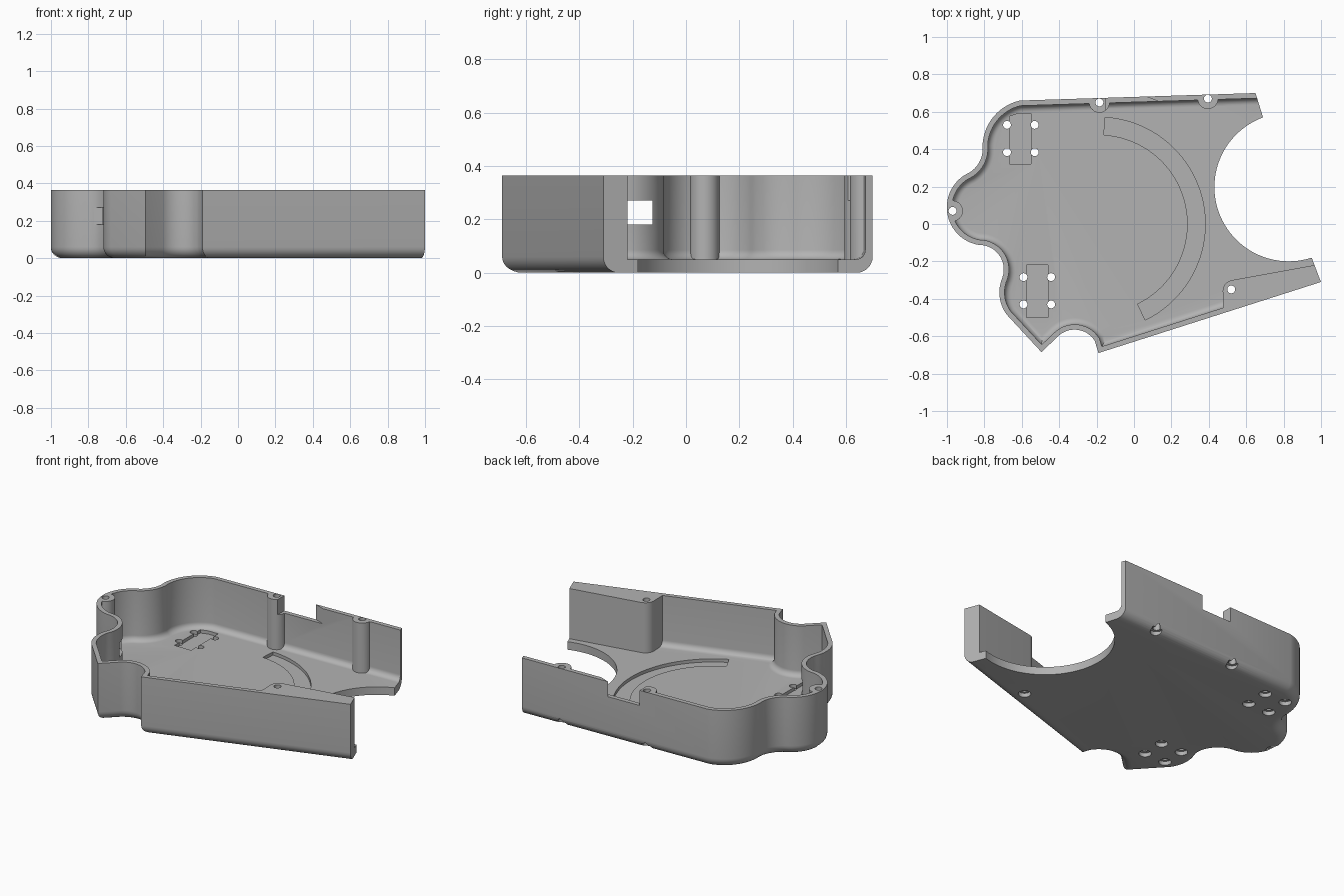
import bpy, bmesh, math
from mathutils import Vector

old = bpy.data.objects.get("Cube")
if old:
    bpy.data.objects.remove(old, do_unlink=True)

HEIGHT, FLOOR, WALL = 0.365, 0.05, 0.028

grey = bpy.data.materials.new("plain grey")
grey.use_nodes = True
colour = (0.45, 0.45, 0.45, 1)
grey.diffuse_color = colour
grey.node_tree.nodes["Principled BSDF"].inputs["Base Color"].default_value = colour


def arc(a, via, b, steps=14):
    """Points on the circle arc from a through via to b."""
    a, via, b = Vector(a), Vector(via), Vector(b)
    p, q = via - a, b - a
    d = 2 * (p.x * q.y - p.y * q.x)
    c = a + Vector((q.y * p.length_squared - p.y * q.length_squared,
                    p.x * q.length_squared - q.x * p.length_squared)) / d
    start, r = math.atan2(*(a - c).yx), (a - c).length
    turn = 2 * math.pi
    to_via = (math.atan2(*(via - c).yx) - start) % turn
    sweep = (math.atan2(*(b - c).yx) - start) % turn
    if to_via > sweep:
        sweep -= turn
    return [c + r * Vector((math.cos(start + sweep * i / steps),
                            math.sin(start + sweep * i / steps)))
            for i in range(steps + 1)]


def circle(x, y, r, n=32):
    return [Vector((x + r * math.cos(2 * math.pi * i / n),
                    y + r * math.sin(2 * math.pi * i / n))) for i in range(n)]


def inset(path, d):
    """Shift an open path sideways into the tray, with mitred corners."""
    dirs = [(b - a).normalized() for a, b in zip(path, path[1:])]
    norms = [Vector((-t.y, t.x)) for t in dirs]
    pairs = zip([norms[0]] + norms, norms + [norms[-1]])
    return [p + (m + n) * d / (1 + m.dot(n)) for p, (m, n) in zip(path, pairs)]


def loft(name, *stacks):
    """One object from stacks of (outline, z) layers."""
    bm = bmesh.new()
    for layers in stacks:
        rings = [[bm.verts.new((p[0], p[1], z)) for p in pts] for pts, z in layers]
        for low, high in zip(rings, rings[1:]):
            for i in range(len(low)):
                bm.faces.new((low[i - 1], low[i], high[i], high[i - 1]))
        bm.faces.new(rings[0][::-1])
        bm.faces.new(rings[-1])
    bmesh.ops.recalc_face_normals(bm, faces=bm.faces)
    mesh = bpy.data.meshes.new(name)
    bm.to_mesh(mesh)
    bm.free()
    ob = bpy.data.objects.new(name, mesh)
    bpy.context.collection.objects.link(ob)
    return ob


def prism(pts, low, high):
    return [(pts, low), (pts, high)]


def box(x1, x2, y1, y2, low, high):
    return prism([(x1, y1), (x2, y1), (x2, y2), (x1, y2)], low, high)


def subtract(ob, cutter):
    mod = ob.modifiers.new("cut", "BOOLEAN")
    mod.operation, mod.solver, mod.object = "DIFFERENCE", "EXACT", cutter
    graph = bpy.context.evaluated_depsgraph_get()
    mesh = bpy.data.meshes.new_from_object(ob.evaluated_get(graph))
    ob.modifiers.clear()
    ob.data = mesh
    bpy.data.objects.remove(cutter, do_unlink=True)


def wall_path(reach):
    """Outer wall line, from back right round the left side to front right."""
    back, front = Vector((0.65, 0.70)), Vector((1.0, -0.31))
    tip = Vector((-0.19, -0.69))
    pts = [back + reach * Vector((1, 0.032))]
    pts += arc((-0.61, 0.66), (-0.75, 0.575), (-0.81, 0.42))
    pts += arc((-0.81, 0.42), (-0.825, 0.335), (-0.88, 0.275))
    pts += arc((-0.88, 0.275), (-1.0, 0.07), (-0.83, -0.112), 24)
    pts += arc((-0.83, -0.112), (-0.735, -0.15), (-0.705, -0.29))
    pts += arc((-0.705, -0.29), (-0.719, -0.385), (-0.68, -0.485))
    pts += [Vector((-0.495, -0.685))]
    pts += arc((-0.40, -0.595), (-0.31, -0.565), (-0.21, -0.625))
    pts += [tip, front + (front - tip).normalized() * (reach - 0.3)]
    return [p for i, p in enumerate(pts) if i == 0 or (p - pts[i - 1]).length > 1e-4]


def rounded_tray(path, edge, radius, base, top):
    """Layers with a rounded bottom edge."""
    layers = []
    for k in range(8):
        a = math.pi / 2 * k / 7
        layers.append((inset(path, edge + radius * (1 - math.sin(a))),
                       base + radius * (1 - math.cos(a))))
    return layers + [(layers[-1][0], top)]


# Outer body and the hollow inside it
tray = loft("tray_shell", rounded_tray(wall_path(0.75), 0, 0.06, 0, HEIGHT))
hollow = loft("hollow", rounded_tray(wall_path(0.95), WALL, 0.035, FLOOR, 0.5))

# Screw bosses and the thick front right block stay solid
bosses = [(-0.185, 0.65), (0.395, 0.67), (-0.97, 0.07)]
for x, y in bosses:
    subtract(hollow, loft("boss", prism(circle(x, y, 0.055), -0.1, 0.6)))
block = arc((0.475, -0.37), (0.485, -0.325), (0.525, -0.30), 8)
block += [(1.9, -0.05), (1.9, -0.7), (0.485, -0.7)]
subtract(hollow, loft("block", prism(block, -0.1, 0.6)))
subtract(tray, hollow)

# Open right end with its large round bite
opening = [(0.60, 0.86)] + arc((0.69, 0.57), (0.43, 0.19), (0.95, -0.18), 48)
opening += [(1.06, -0.47), (2.2, -0.47), (2.2, 0.86)]
subtract(tray, loft("opening", prism(opening, -0.1, 0.6)))

# Window in the left wall and notch in the back wall
subtract(tray, loft("window", box(-0.77, -0.6, -0.22, -0.125, 0.18, 0.27)))
notch = [(-0.15, 0.73), (-0.15, 0.59), (0.2, 0.628), (-0.06, 0.73)]
subtract(tray, loft("notch", prism(notch, 0.27, 0.5)))

# Shallow recesses in the floor: two pads and a curved track
low = FLOOR - 0.02
pad = [(-0.665, 0.32), (-0.55, 0.32), (-0.55, 0.59), (-0.62, 0.59), (-0.665, 0.575)]
track = []
for r, order in ((0.571, 1), (0.477, -1)):
    angles = [math.radians(86.5 - 150.5 * i / 40) for i in range(41)]
    track += [(-0.19 + r * math.cos(a), r * math.sin(a)) for a in angles[::order]]
subtract(tray, loft("recesses", prism(pad, low, 0.1), prism(track, low, 0.1),
                    box(-0.575, -0.46, -0.5, -0.22, low, 0.1)))

# Screw holes, wider underneath
holes = bosses + [(0.52, -0.35)]
for cx, cy in ((-0.605, 0.457), (-0.517, -0.357)):
    holes += [(cx + sx * 0.074, cy + sy * 0.073) for sx in (-1, 1) for sy in (-1, 1)]
drills = []
for x, y in holes:
    wide, narrow = circle(x, y, 0.036), circle(x, y, 0.021)
    drills.append([(wide, -0.05), (wide, 0.025), (narrow, 0.026), (narrow, 0.6)])
subtract(tray, loft("drills", *drills))

# Finish
tray.data.materials.clear()
tray.data.materials.append(grey)
bpy.ops.object.select_all(action="DESELECT")
tray.select_set(True)
bpy.context.view_layer.objects.active = tray
bpy.ops.object.shade_smooth_by_angle(angle=math.radians(30))
